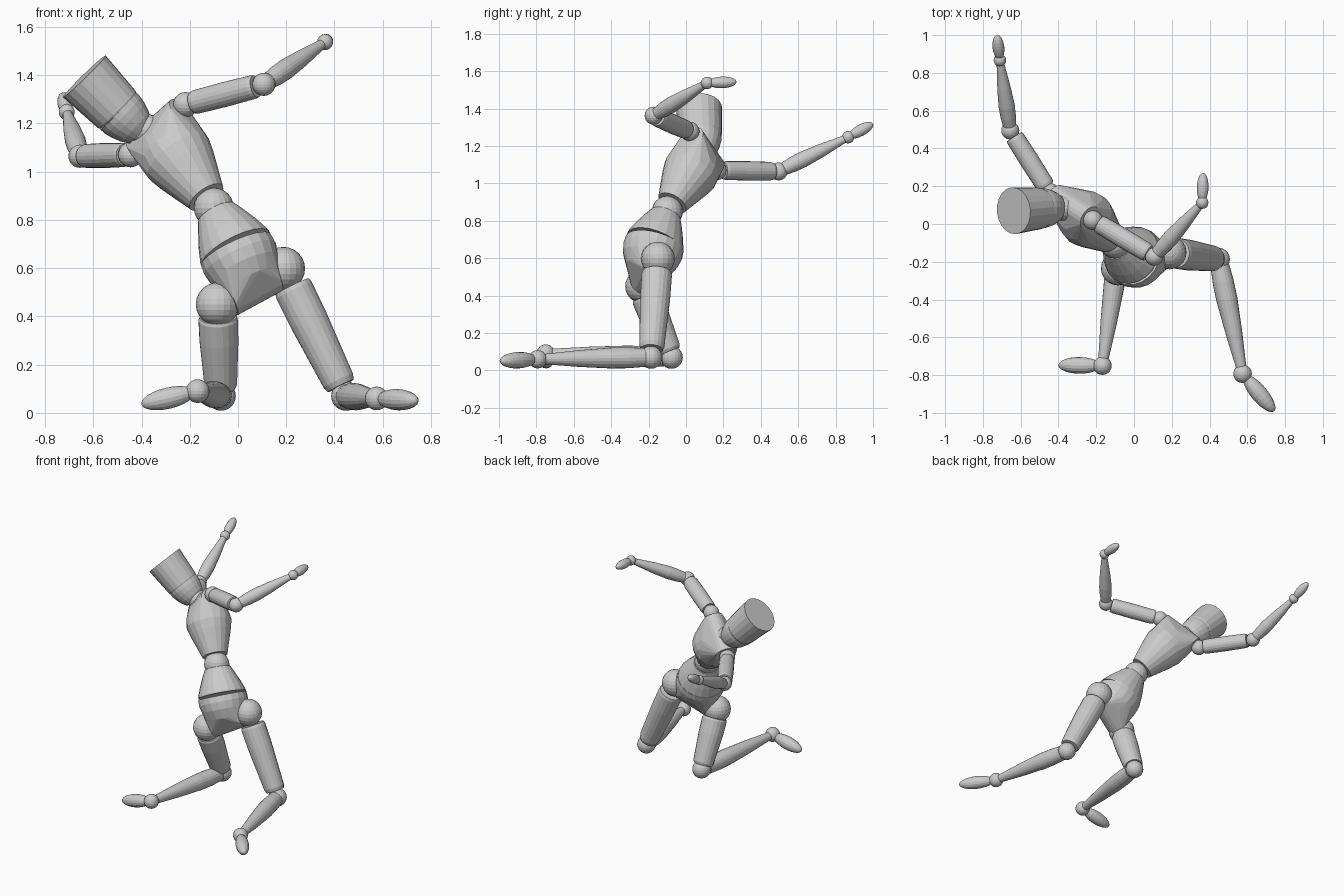
import bpy, bmesh, math
from mathutils import Vector, Matrix

if "Cube" in bpy.data.objects:
    bpy.data.objects.remove(bpy.data.objects["Cube"])

SIDES = 20
V = Vector


def finish(name, bm):
    bmesh.ops.recalc_face_normals(bm, faces=bm.faces[:])
    mesh = bpy.data.meshes.new(name)
    bm.to_mesh(mesh)
    bm.free()
    obj = bpy.data.objects.new(name, mesh)
    bpy.context.collection.objects.link(obj)
    return obj


def ring(centre, axis, r):
    q = V(axis).to_track_quat('Z', 'Y')
    return [V(centre) + q @ V((r * math.cos(a), r * math.sin(a), 0))
            for a in (2 * math.pi * i / SIDES for i in range(SIDES))]


def turned(name, a, b, profile):
    """Round part along a-b; profile holds (fraction along, radius)."""
    a, b = V(a), V(b)
    bm = bmesh.new()
    rings = [[bm.verts.new(p) for p in ring(a.lerp(b, t), b - a, r)] for t, r in profile]
    for lo, hi in zip(rings, rings[1:]):
        for i in range(SIDES):
            j = (i + 1) % SIDES
            bm.faces.new((lo[i], lo[j], hi[j], hi[i]))
    bm.faces.new(rings[0][::-1])
    bm.faces.new(rings[-1])
    return finish(name, bm)


def ball(name, centre, r):
    bm = bmesh.new()
    bmesh.ops.create_uvsphere(bm, u_segments=SIDES, v_segments=12, radius=r,
                              matrix=Matrix.Translation(V(centre)))
    return finish(name, bm)


def egg(name, a, b, r):
    """Ellipsoid whose long axis runs from a to b."""
    a, b = V(a), V(b)
    q = (b - a).to_track_quat('Z', 'Y').to_matrix().to_4x4()
    m = Matrix.Translation((a + b) / 2) @ q @ Matrix.Diagonal((r, r, (b - a).length / 2, 1))
    bm = bmesh.new()
    bmesh.ops.create_uvsphere(bm, u_segments=16, v_segments=12, radius=1, matrix=m)
    return finish(name, bm)


def hull(name, rings):
    """Skin stretched round a set of rings (centre, axis, radius)."""
    bm = bmesh.new()
    for r in rings:
        for p in ring(*r):
            bm.verts.new(p)
    res = bmesh.ops.convex_hull(bm, input=bm.verts[:])
    junk = {v for v in res['geom_interior'] + res['geom_unused']
            if isinstance(v, bmesh.types.BMVert)}
    bmesh.ops.delete(bm, geom=list(junk), context='VERTS')
    bmesh.ops.dissolve_limit(bm, angle_limit=0.03, verts=bm.verts[:], edges=bm.edges[:])
    return finish(name, bm)


# Joints: shoulder, elbow, wrist, fingertip / hip, knee, ankle, toe
arms = {
    "right": [(-.217, .02, 1.278), (.107, -.173, 1.362), (.361, .113, 1.537), (.366, .27, 1.543)],
    "left": [(-.445, .165, 1.07), (-.655, .495, 1.064), (-.71, .867, 1.247), (-.725, 1.0, 1.32)],
}
legs = {
    "right": [(.188, -.15, .598), (.447, -.187, .07), (.575, -.793, .06), (.742, -.992, .05)],
    "left": [(-.085, -.235, .45), (-.07, -.078, .07), (-.167, -.75, .09), (-.4, -.747, .035)],
}

for side, pts in arms.items():
    sh, el, wr, tip = map(V, pts)
    ball(side + "_shoulder_joint", sh, .052)
    turned(side + "_upper_arm", sh, el, [(.1, .046), (.14, .05), (.5, .052), (.86, .05), (.9, .046)])
    ball(side + "_elbow_joint", el, .048)
    turned(side + "_forearm", el, wr, [(.06, .034), (.2, .041), (.35, .043), (.6, .036), (.95, .02)])
    ball(side + "_wrist_joint", wr, .033)
    egg(side + "_hand", wr.lerp(tip, .02), tip, .031)

for side, pts in legs.items():
    hip, knee, ankle, toe = map(V, pts)
    ball(side + "_hip_joint", hip, .09)
    turned(side + "_thigh", hip, knee, [(.14, .077), (.17, .082), (.4, .081), (.88, .068), (.92, .06)])
    ball(side + "_knee_joint", knee, .061)
    turned(side + "_shin", knee, ankle, [(.06, .05), (.2, .056), (.35, .056), (.65, .044), (.95, .027)])
    ball(side + "_ankle_joint", ankle, .049)
    egg(side + "_foot", ankle.lerp(toe, .05), toe, .044)

# Torso directions
waist = V((-.1, -.1, .85))
sh_a, sh_b = V(arms["right"][0]), V(arms["left"][0])
chest_top = (sh_a + sh_b) / 2
across = (sh_a - sh_b).normalized()
spine = (chest_top - waist).normalized()

# Chest: rib cage flaring from the waist, drawn in to both shoulders
hull("chest", [
    (waist + spine * .06, spine, .083),
    (waist + spine * .22, spine, .135),
    (waist + spine * .28, spine, .15),
    (waist + spine * .335, spine, .143),
    (waist + spine * .40, spine, .115),
    (chest_top + across * .135 - spine * .012, across, .068),
    (chest_top - across * .135 - spine * .012, across, .068),
])
ball("waist_joint", waist, .083)

# Belly and pelvis
hip_a, hip_b = V(legs["right"][0]), V(legs["left"][0])
hip_mid = (hip_a + hip_b) / 2
hip_dir = (hip_a - hip_b).normalized()
belt = V((-.008, -.168, .675))
down = (hip_mid - waist).normalized()
turned("belly", waist, belt, [(.12, .085), (.3, .104), (.65, .137), (.93, .158), (.98, .158)])
hull("pelvis", [
    (belt, down, .16),
    (belt + down * .04, down, .163),
    (belt + down * .09, down, .152),
    (belt + down * .15, down, .12),
    (belt + down * .2, down, .06),
    (hip_mid + hip_dir * .11, hip_dir, .08),
    (hip_mid - hip_dir * .11, hip_dir, .08),
])

# Neck, jaw and cranium
crown, brow, chin = V((-.637, .07, 1.395)), V((-.497, .083, 1.252)), V((-.405, .09, 1.165))
turned("neck", chin.lerp(brow, .3), chest_top - spine * .03, [(0, .06), (.5, .066), (1, .066)])
turned("jaw", brow, chin, [(0, .107), (.2, .106), (.45, .099), (.75, .085), (1, .066)])
turned("cranium", brow, crown, [(0, .106), (.04, .11), (1, .124)])
